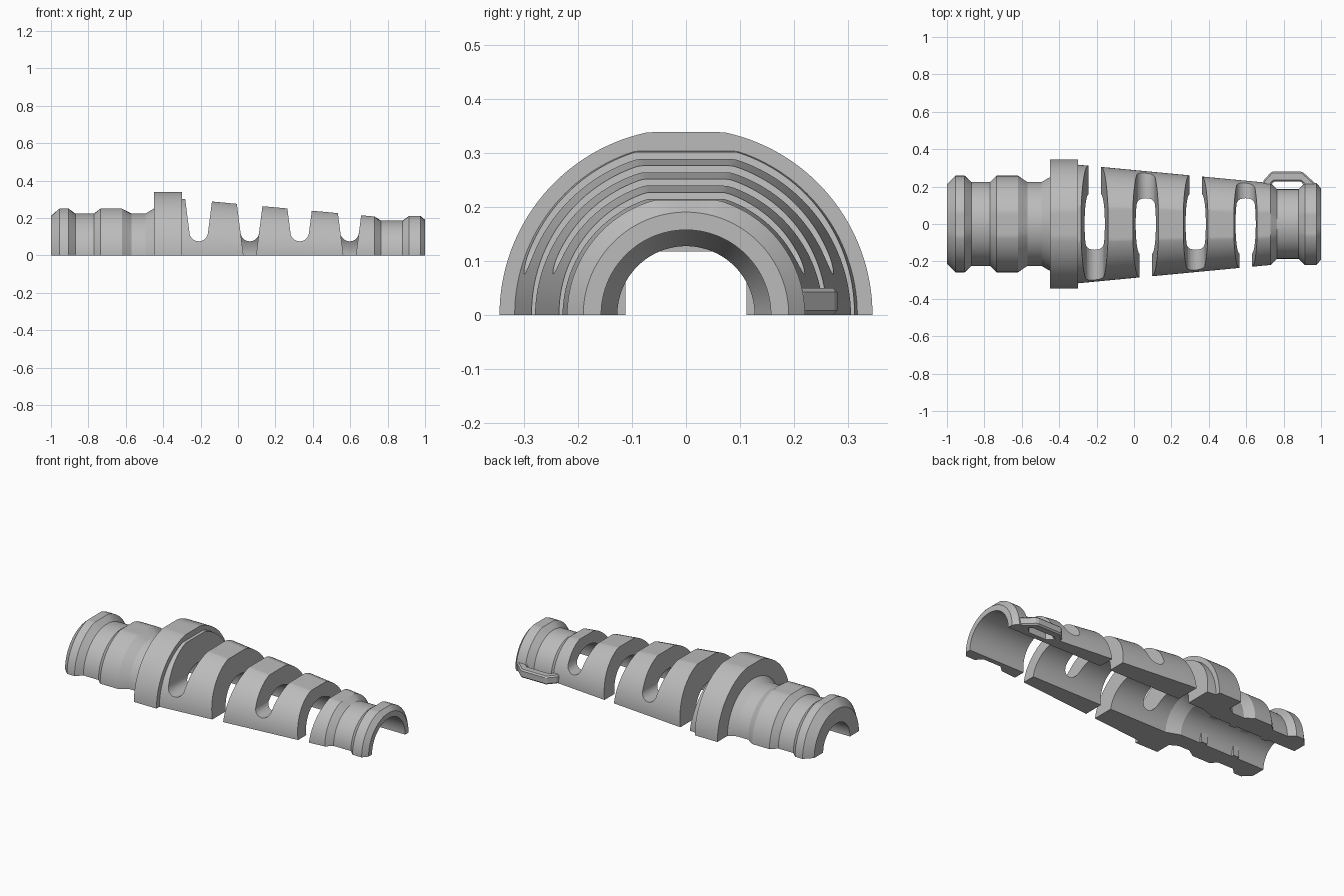
import bpy, bmesh, math
from mathutils import Vector

if "Cube" in bpy.data.objects:
    bpy.data.objects.remove(bpy.data.objects["Cube"], do_unlink=True)

grey = bpy.data.materials.new("plain_grey")
grey.use_nodes = True
grey.diffuse_color = (0.5, 0.5, 0.5, 1)
grey.node_tree.nodes["Principled BSDF"].inputs["Base Color"].default_value = (0.5, 0.5, 0.5, 1)


def finish(name, bm, cutter=False):
    bmesh.ops.recalc_face_normals(bm, faces=bm.faces)
    mesh = bpy.data.meshes.new(name)
    bm.to_mesh(mesh)
    bm.free()
    obj = bpy.data.objects.new(name, mesh)
    bpy.context.collection.objects.link(obj)
    mesh.materials.append(grey)
    obj.hide_render = cutter
    return obj


def prism(name, points, direction, cutter=False):
    bm = bmesh.new()
    face = bm.faces.new([bm.verts.new(p) for p in points])
    ext = bmesh.ops.extrude_face_region(bm, geom=[face])
    moved = [g for g in ext["geom"] if isinstance(g, bmesh.types.BMVert)]
    bmesh.ops.translate(bm, verts=moved, vec=Vector(direction))
    return finish(name, bm, cutter)


def box(name, x0, x1, y0, y1, z0, z1):
    return prism(name, [(x0, y0, z0), (x1, y0, z0), (x1, y1, z0), (x0, y1, z0)], (0, 0, z1 - z0))


def activate(obj):
    bpy.ops.object.select_all(action="DESELECT")
    obj.select_set(True)
    bpy.context.view_layer.objects.active = obj


def cut(obj, cutter):
    mod = obj.modifiers.new("cut", "BOOLEAN")
    mod.operation = "DIFFERENCE"
    mod.solver = "EXACT"
    mod.object = cutter
    activate(obj)
    bpy.ops.object.modifier_apply(modifier=mod.name)
    bpy.data.objects.remove(cutter, do_unlink=True)


# Sleeve: half revolve of a closed wall profile (x, radius, height cap)
outer = [(-1, .212, 1), (-.955, .258, .25), (-.905, .258, .25), (-.87, .224, 1),
         (-.77, .224, 1), (-.735, .258, .25), (-.62, .258, .25), (-.57, .224, 1),
         (-.495, .224, 1), (-.45, .25, 1), (-.45, .345, .338), (-.3, .345, .338),
         (-.3, .317, .303), (.73, .219, .208), (.765, .186, 1), (.88, .186, 1),
         (.915, .22, .212), (.975, .22, .212), (1, .19, 1)]
bore = [(1, .157, 1), (-.35, .157, 1), (-.43, .127, 1), (-1, .127, 1)]
profile = outer + bore
STEPS = 72
bm = bmesh.new()
rows = []
for i in range(STEPS + 1):
    a = math.pi * i / STEPS
    rows.append([bm.verts.new((x, r * math.cos(a), min(r * math.sin(a), cap)))
                 for x, r, cap in profile])
for ra, rb in zip(rows, rows[1:]):
    for j in range(len(profile)):
        k = (j + 1) % len(profile)
        bm.faces.new((ra[j], ra[k], rb[k], rb[j]))
bm.faces.new(rows[0])
bm.faces.new(rows[-1])
sleeve = finish("sleeve", bm)

# Flex slots: rounded floor on one side, cut right through on the other
for x, side in ((-.21, 1), (.063, -1), (.33, 1), (.597, -1)):
    arc = [math.pi * (1 + n / 10) for n in range(11)]
    u = [(x + .05 * math.cos(a), .125 + .05 * math.sin(a)) for a in arc]
    u += [(x + .085, .4), (x - .085, .4)]
    cut(sleeve, prism("slot_cutter", [(px, -.5, pz) for px, pz in u], (0, 1, 0), True))
    v = [(x - .027, -.05), (x + .027, -.05), (x + .05, .126), (x - .05, .126)]
    cut(sleeve, prism("gap_cutter", [(px, 0, pz) for px, pz in v], (0, .5 * side, 0), True))

# Side loop at the tail
loop = prism("side_loop", [(.69, .17, 0), (.69, .23, 0), (.735, .28, 0), (.9, .28, 0),
                           (.975, .212, 0), (.975, .17, 0)], (0, 0, .05))
cut(loop, prism("loop_hole_cutter", [(.735, .12, -.1), (.735, .215, -.1), (.75, .228, -.1),
                                     (.89, .228, -.1), (.905, .215, -.1), (.905, .12, -.1)],
                (0, 0, .3), True))
# Clear the part of the loop that would poke into the bore
bev = loop.modifiers.new("bevel", "BEVEL")
bev.width = .008
bev.segments = 1
activate(loop)
bpy.ops.object.modifier_apply(modifier=bev.name)

# Grip ribs inside the wide end
ribs = []
for n, x in enumerate((-.8, -.58)):
    for s, label in ((1, "left"), (-1, "right")):
        ribs.append(box(f"grip_rib_{label}_{n + 1}", x - .02, x + .02, s * .112, s * .14, 0, .075))
    ribs.append(box(f"grip_rib_top_{n + 1}", x - .02, x + .02, -.05, .05, .117, .14))

activate(sleeve)
bpy.ops.object.shade_smooth_by_angle(angle=math.radians(20))
